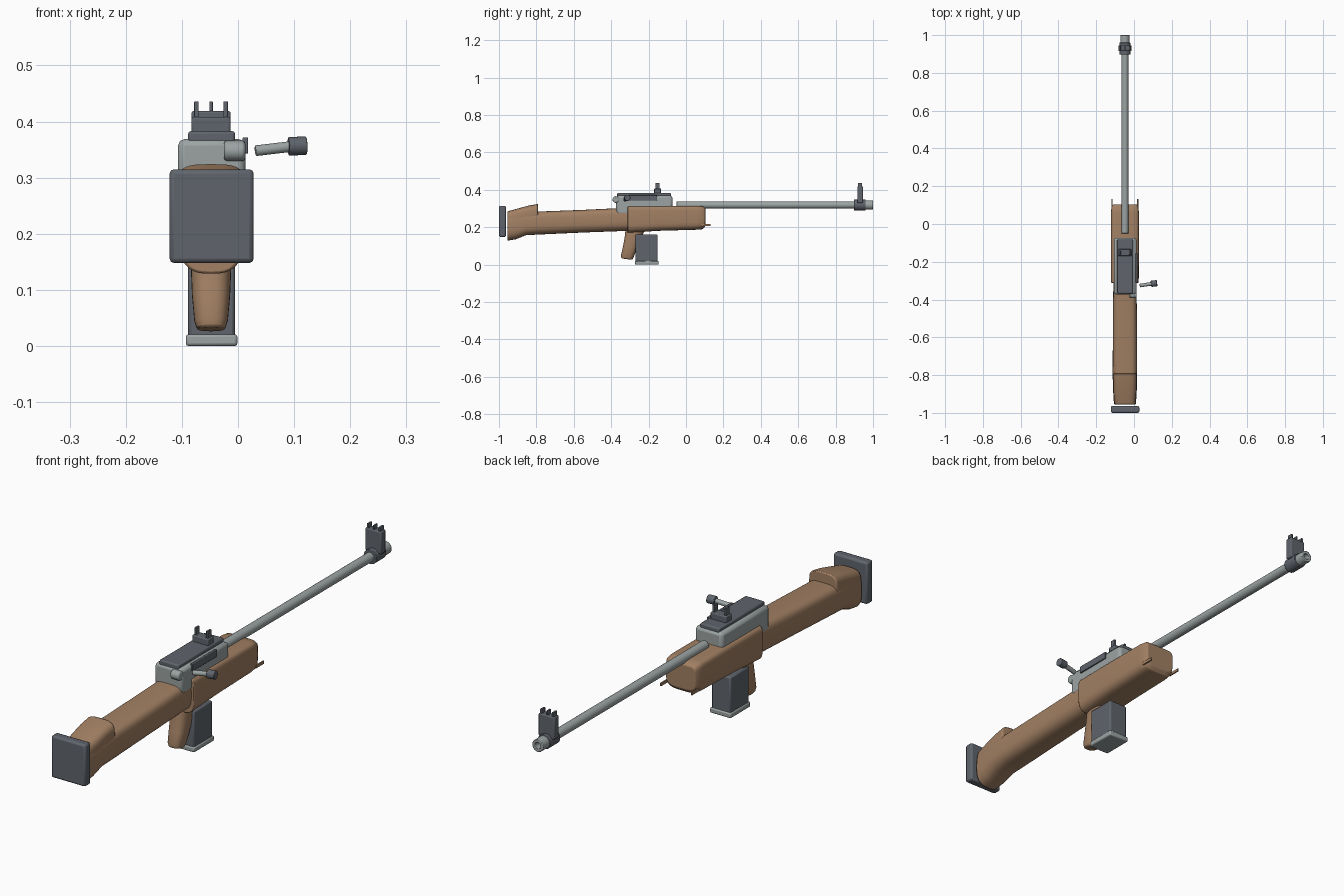
import bpy, bmesh, math
from mathutils import Vector

if "Cube" in bpy.data.objects:
    bpy.data.objects.remove(bpy.data.objects["Cube"])

CX = -0.048  # centre line of the body


def material(name, rgb):
    m = bpy.data.materials.new(name)
    m.use_nodes = True
    m.diffuse_color = (*rgb, 1)
    m.node_tree.nodes["Principled BSDF"].inputs["Base Color"].default_value = (*rgb, 1)
    return m


WOOD = material("wood", (0.36, 0.215, 0.125))
DARK = material("dark steel", (0.115, 0.128, 0.15))
PALE = material("pale steel", (0.33, 0.37, 0.365))


def finish(name, bm, mat, bevel=0, angle=35):
    bmesh.ops.recalc_face_normals(bm, faces=bm.faces)
    mesh = bpy.data.meshes.new(name)
    bm.to_mesh(mesh)
    bm.free()
    mesh.materials.append(mat)
    ob = bpy.data.objects.new(name, mesh)
    bpy.context.collection.objects.link(ob)
    if bevel:
        b = ob.modifiers.new("bevel", "BEVEL")
        b.width, b.segments, b.limit_method = bevel, 2, "ANGLE"
        b.angle_limit = math.radians(40)
    bpy.ops.object.select_all(action="DESELECT")
    ob.select_set(True)
    bpy.context.view_layer.objects.active = ob
    bpy.ops.object.shade_smooth_by_angle(angle=math.radians(angle))
    return ob


def box(name, xs, ys, zs, mat, bevel=0.004):
    bm = bmesh.new()
    bmesh.ops.create_cube(bm, size=1)
    for v in bm.verts:
        for i, (lo, hi) in enumerate((xs, ys, zs)):
            v.co[i] = (lo + hi) / 2 + v.co[i] * (hi - lo)
    return finish(name, bm, mat, bevel)


def rod(name, a, b, r, mat, bevel=0.002, bore=0):
    """Cylinder from a to b, optionally with a hole in the far end."""
    a, b = Vector(a), Vector(b)
    bm = bmesh.new()
    bmesh.ops.create_cone(bm, cap_ends=True, segments=24, radius1=r, radius2=r, depth=(b - a).length)
    if bore:
        cap = max(bm.faces, key=lambda f: f.calc_center_median().z)
        bmesh.ops.inset_region(bm, faces=[cap], thickness=r - bore)
        new = bmesh.ops.extrude_discrete_faces(bm, faces=[cap])["faces"][0]
        bmesh.ops.translate(bm, verts=new.verts, vec=(0, 0, -0.03))
    turn = (b - a).to_track_quat("Z", "Y")
    for v in bm.verts:
        v.co = turn @ v.co + (a + b) / 2
    return finish(name, bm, mat, bevel)


def power(c, n):
    return math.copysign(abs(c) ** (2 / n), c)


def loft(name, rings, mat, upper=4, lower=3, bevel=0.005, seg=40):
    """Skin of rounded sections; each ring is (y, z low, z high, half width)."""
    bm = bmesh.new()
    loops = []
    for y, lo, hi, w in rings:
        loop = []
        for i in range(seg):
            t = 2 * math.pi * i / seg
            n = upper if math.sin(t) > 0 else lower
            loop.append(bm.verts.new((CX + w * power(math.cos(t), n), y,
                                      (lo + hi) / 2 + (hi - lo) / 2 * power(math.sin(t), n))))
        loops.append(loop)
    for p, q in zip(loops, loops[1:]):
        for i in range(seg):
            bm.faces.new((p[i], p[i - 1], q[i - 1], q[i]))
    bm.faces.new(loops[0])
    bm.faces.new(loops[-1])
    return finish(name, bm, mat, bevel)


# Butt pad and wooden stock
box("butt_pad", (-0.122, 0.028), (-1, -0.963), (0.148, 0.315), DARK, 0.008)
loft("butt_stock", [(-0.955, 0.128, 0.27, 0.058), (-0.91, 0.136, 0.276, 0.061),
                    (-0.855, 0.158, 0.28, 0.064), (-0.79, 0.161, 0.284, 0.065),
                    (-0.55, 0.172, 0.293, 0.064), (-0.28, 0.182, 0.306, 0.061)], WOOD, 4, 2.8)
loft("cheek_rest", [(-0.955, 0.18, 0.285, 0.055), (-0.9, 0.2, 0.3, 0.06),
                    (-0.84, 0.22, 0.316, 0.062), (-0.79, 0.23, 0.325, 0.062)], WOOD, 3.5, 4)
loft("fore_stock", [(-0.312, 0.17, 0.315, 0.073), (-0.15, 0.181, 0.315, 0.074),
                    (0.06, 0.187, 0.315, 0.074), (0.09, 0.19, 0.312, 0.071),
                    (0.103, 0.205, 0.302, 0.064)], WOOD, 7, 4, 0.003)
for side, name in ((-1, "right"), (1, "left")):
    x = CX + side * 0.068
    box(name + "_nose_pin", (x - 0.003, x + 0.003), (0.08, 0.132), (0.206, 0.218), WOOD, 0.001)

# Pistol grip, swept down and back
bm = bmesh.new()
stations = [(0.19, -0.272, 0.05, 0.037), (0.14, -0.285, 0.043, 0.036), (0.09, -0.3, 0.037, 0.034),
            (0.045, -0.314, 0.034, 0.03), (0.03, -0.317, 0.029, 0.025)]
loops = []
for z, y, depth, width in stations:
    ring = [2 * math.pi * i / 28 for i in range(28)]
    loops.append([bm.verts.new((CX + width * power(math.cos(t), 2.6), y + depth * power(math.sin(t), 2.6),
                                z - 0.15 * depth * math.sin(t))) for t in ring])
for p, q in zip(loops, loops[1:]):
    for i in range(28):
        bm.faces.new((p[i], p[i - 1], q[i - 1], q[i]))
bm.faces.new(loops[0])
bm.faces.new(loops[-1])
finish("pistol_grip", bm, WOOD, 0.004)

# Magazine
box("magazine", (-0.089, -0.005), (-0.27, -0.152), (0.01, 0.161), DARK, 0.006)
box("magazine_floor_plate", (-0.093, -0.001), (-0.274, -0.147), (0, 0.021), PALE, 0.005)

# Receiver, cover and bolt
box("receiver", (-0.107, 0.013), (-0.373, -0.073), (0.267, 0.369), PALE, 0.012)
box("receiver_cover", (-0.089, -0.005), (-0.368, -0.08), (0.36, 0.383), DARK, 0.005)
box("ejection_port", (0.008, 0.018), (-0.31, -0.155), (0.343, 0.372), DARK, 0.002)
rod("bolt_end", (-0.025, -0.375, 0.348), (0.013, -0.375, 0.348), 0.018, PALE, 0.005)
rod("bolt_handle", (0.031, -0.326, 0.348), (0.098, -0.316, 0.356), 0.0095, PALE)
rod("bolt_knob", (0.09, -0.317, 0.356), (0.122, -0.313, 0.357), 0.0165, DARK)

# Barrel and muzzle
BZ = 0.319
rod("barrel", (CX, -0.05, BZ), (CX, 0.97, BZ), 0.0185, PALE)
rod("muzzle", (CX, 0.95, BZ), (CX, 1, BZ), 0.0245, PALE, 0.002, 0.012)
rod("front_sight_collar", (CX, 0.897, BZ), (CX, 0.96, BZ), 0.0285, DARK)

# Sights with upright prongs
box("front_sight_block", (CX - 0.035, CX + 0.035), (0.916, 0.946), (0.33, 0.419), DARK)
box("rear_sight_base", (CX - 0.035, CX + 0.035), (-0.17, -0.133), (0.378, 0.408), DARK)
for label, ys, z, offsets in (("front", (0.92, 0.942), 0.412, (-0.026, 0, 0.026)),
                              ("rear", (-0.163, -0.141), 0.4, (-0.026, 0.026))):
    for dx in offsets:
        w = 0.004 if dx else 0.003
        box(label + "_sight_prong", (CX + dx - w, CX + dx + w), ys, (z, 0.436), DARK, 0.001)
